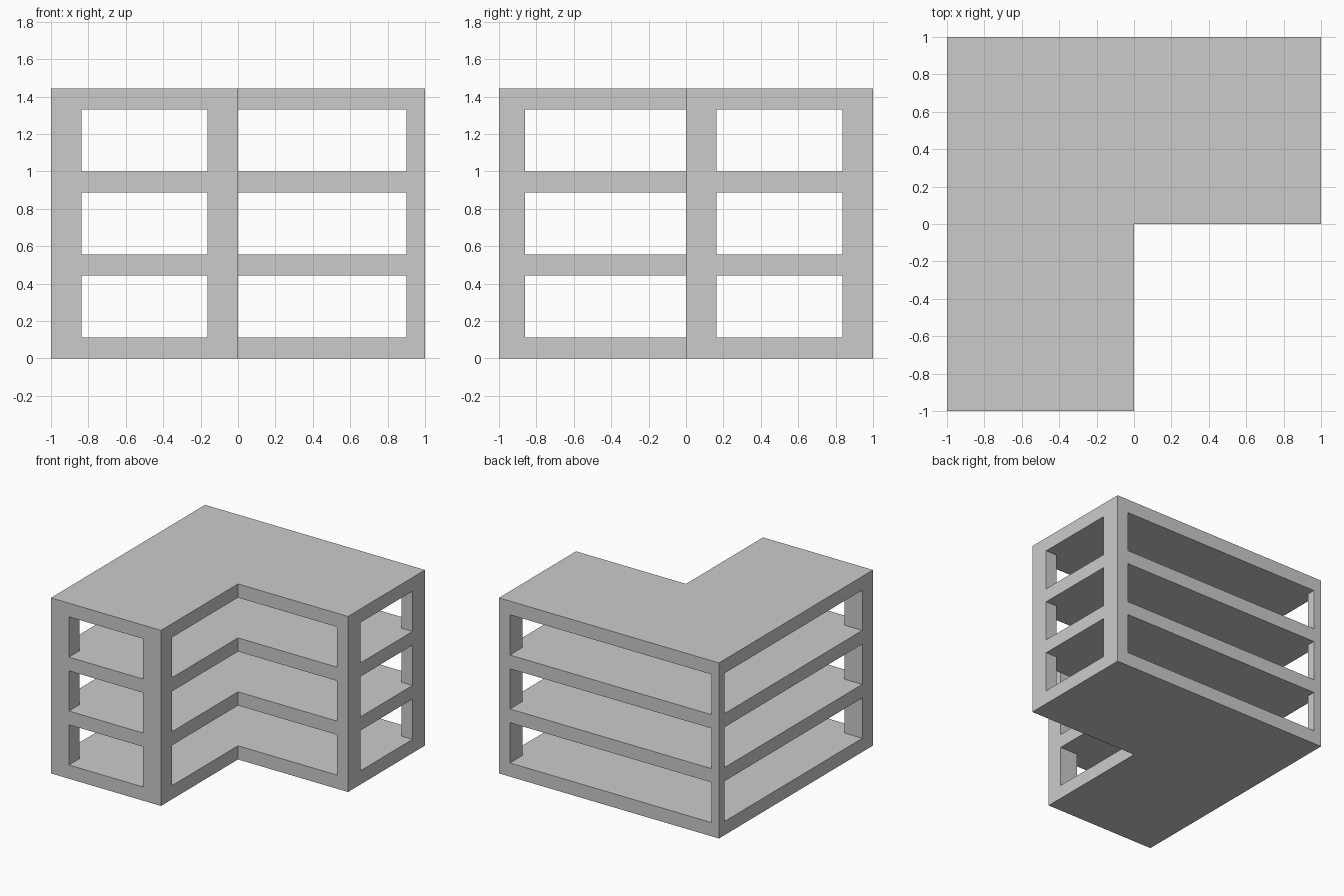
import bpy, bmesh

if "Cube" in bpy.data.objects:
    bpy.data.objects.remove(bpy.data.objects["Cube"])

STOREY, SLAB, FLOORS = 0.4433, 0.1125, 3
HEIGHT = STOREY * FLOORS + SLAB


def prism(bm, outline, z0, z1):
    """Extrude a counter-clockwise outline from z0 to z1."""
    face = bm.faces.new([bm.verts.new((x, y, z0)) for x, y in outline])
    face.normal_update()
    top = bmesh.ops.extrude_face_region(bm, geom=[face], use_keep_orig=True)["geom"]
    for v in top:
        if isinstance(v, bmesh.types.BMVert):
            v.co.z = z1


def make_object(name, outline, levels):
    bm = bmesh.new()
    for z0, z1 in levels:
        prism(bm, outline, z0, z1)
    bmesh.ops.recalc_face_normals(bm, faces=bm.faces)
    mesh = bpy.data.meshes.new(name)
    bm.to_mesh(mesh)
    bm.free()
    obj = bpy.data.objects.new(name, mesh)
    bpy.context.collection.objects.link(obj)
    return obj


# Solid L-shaped block
block = [(-1, -1), (0, -1), (0, 0), (1, 0), (1, 1), (-1, 1)]
building = make_object("building_frame", block, [(0, HEIGHT)])

# Open storey space: runs past the walls and steps around the corner columns
void = [
    (-0.837, -1.1), (-0.163, -1.1), (-0.163, -0.86),   # front wing columns
    (0.1, -0.86), (0.1, -0.1), (0.9, -0.1),            # open inner corner
    (0.9, 0.163), (1.1, 0.163), (1.1, 0.837), (0.9, 0.837),  # right end columns
    (0.9, 1.1), (-0.93, 1.1), (-0.93, 0.93), (-1.1, 0.93),   # slim back left column
    (-1.1, -0.86), (-0.837, -0.86),
]
levels = [(i * STOREY + SLAB, (i + 1) * STOREY) for i in range(FLOORS)]
cutter = make_object("storey_cutter", void, levels)
cutter.hide_render = True

# Hollow out the storeys, leaving slabs and columns
cut = building.modifiers.new("storeys", 'BOOLEAN')
cut.operation = 'DIFFERENCE'
cut.solver = 'EXACT'
cut.object = cutter
bpy.context.view_layer.objects.active = building
building.select_set(True)
bpy.ops.object.modifier_apply(modifier=cut.name)
bpy.data.objects.remove(cutter)
